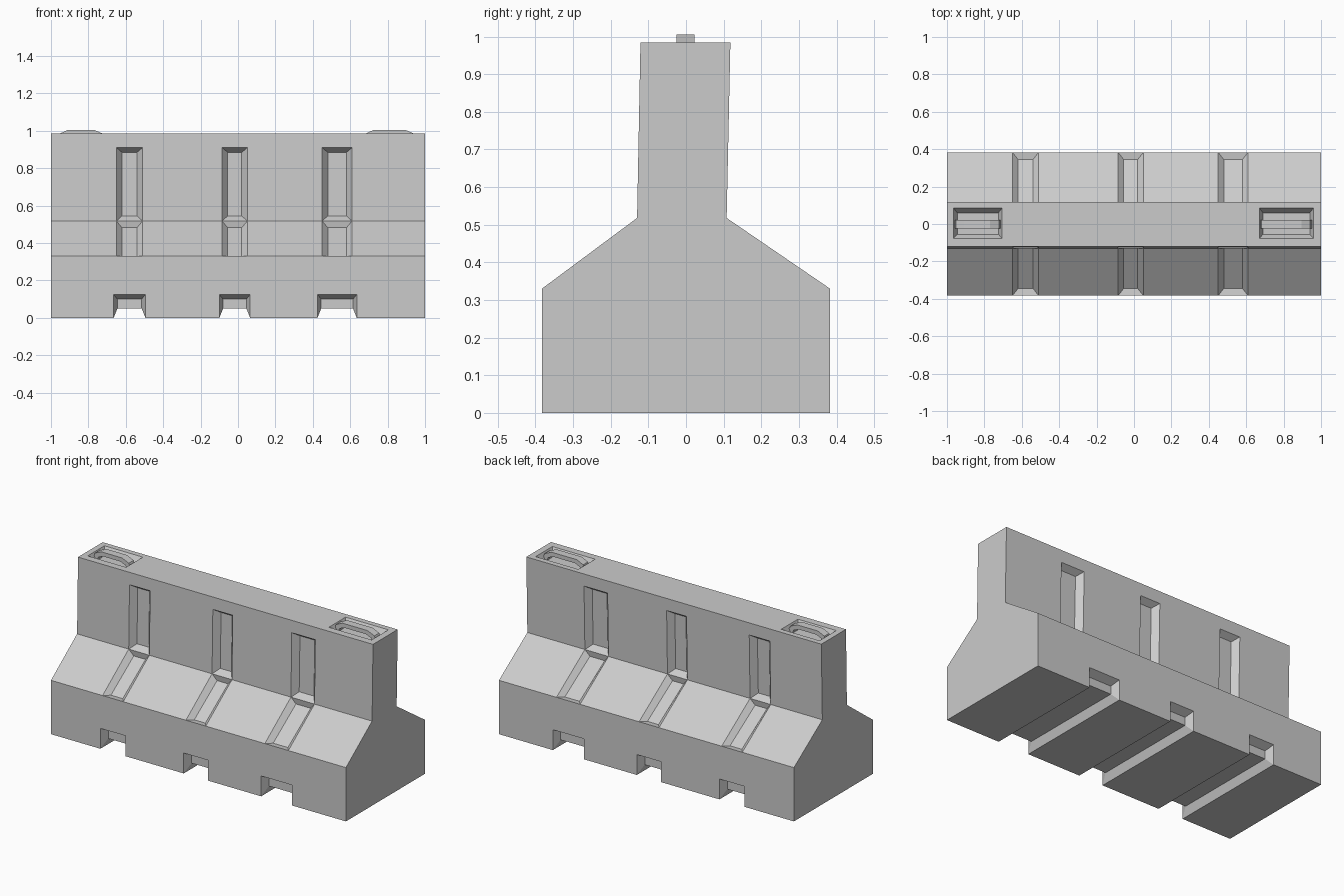
import bpy, bmesh
from mathutils import Vector

if "Cube" in bpy.data.objects:
    bpy.data.objects.remove(bpy.data.objects["Cube"])


def mesh_object(name, rings):
    """Skin a stack of equal-length rings and cap both ends."""
    bm = bmesh.new()
    loops = [[bm.verts.new(p) for p in r] for r in rings]
    n = len(loops[0])
    for a, b in zip(loops, loops[1:]):
        for i in range(n):
            j = (i + 1) % n
            bm.faces.new((a[i], a[j], b[j], b[i]))
    bm.faces.new(loops[0])
    bm.faces.new(loops[-1])
    bmesh.ops.recalc_face_normals(bm, faces=bm.faces)
    me = bpy.data.meshes.new(name)
    bm.to_mesh(me)
    bm.free()
    ob = bpy.data.objects.new(name, me)
    bpy.context.collection.objects.link(ob)
    return ob


def carve(target, rings):
    """Subtract a ring-skinned solid from the target."""
    cutter = mesh_object("cutter", rings)
    cutter.hide_render = True
    mod = target.modifiers.new("carve", 'BOOLEAN')
    mod.operation = 'DIFFERENCE'
    mod.solver = 'EXACT'
    mod.object = cutter
    bpy.context.view_layer.objects.active = target
    bpy.ops.object.modifier_apply(modifier=mod.name)
    bpy.data.objects.remove(cutter, do_unlink=True)


def recess(target, outer, inner, out):
    """Tapered pocket: inner floor, rim on the surface, then clear of the body."""
    out = Vector(out)
    carve(target, [inner, outer, [Vector(p) + out for p in outer]])


def rect(x0, x1, low, high):
    """Rectangle spanning x0..x1 between two (y, z) points."""
    return [(x0, *low), (x1, *low), (x1, *high), (x0, *high)]


# Barrier body
profile = [(-.383, 0), (.383, 0), (.383, .33), (.108, .518),
           (.118, .985), (-.121, .985), (-.13, .518), (-.383, .33)]
body = mesh_object("barrier_body", [[(x, y, z) for y, z in profile] for x in (-1, 1)])

# Fork channels under the base and their stepped mouths
D = .02
for a, b in ((-.665, -.495), (-.10, .065), (.425, .635)):
    trapezoid = [(a - D, -.05), (b + D, -.05), (b - D, .05), (a + D, .05)]
    carve(body, [[(x, y, z) for x, z in trapezoid] for y in (-.5, .5)])
    for s in (-1, 1):
        recess(body, rect(a, b, (s * .383, -.05), (s * .383, .125)),
               rect(a + D, b - D, (s * .335, -.05), (s * .335, .10)), (0, s * .1, 0))

# Wall slots and matching slope grooves on both sides
B = .03
for a, b in ((-.65, -.51), (-.085, .05), (.45, .61)):
    for s, knee, top in ((-1, .13, .1225), (1, .108, .1165)):
        recess(body, rect(a, b, (s * knee, .518), (s * top, .91)),
               rect(a + B, b - B, (s * (knee - .037), .545), (s * (top - .037), .885)),
               (0, s * .1, 0))
        recess(body, rect(a, b, (s * .383, .33), (s * knee, .518)),
               rect(a + B, b - B, (s * .345, .326), (s * (knee - .006), .482)),
               (0, s * .06, .085))

# Lifting handles in tapered pockets on the top
for a, b in ((-.965, -.705), (.67, .96)):
    i = .02
    recess(body, rect(a, b, (-.077, .985), (.085, .985)),
           rect(a + i, b - i, (-.055, .945), (.06, .945)), (0, 0, .1))
    arch = [(a - .005, .94), (a + .012, .985), (a + .055, 1.005), (b - .065, 1.005),
            (b - .018, .985), (b + .005, .94), (b - .03, .94), (b - .04, .966),
            (b - .075, .98), (a + .065, .98), (a + .035, .966), (a + .025, .94)]
    mesh_object("lifting_handle", [[(x, y, z) for x, z in arch] for y in (-.025, .022)])
